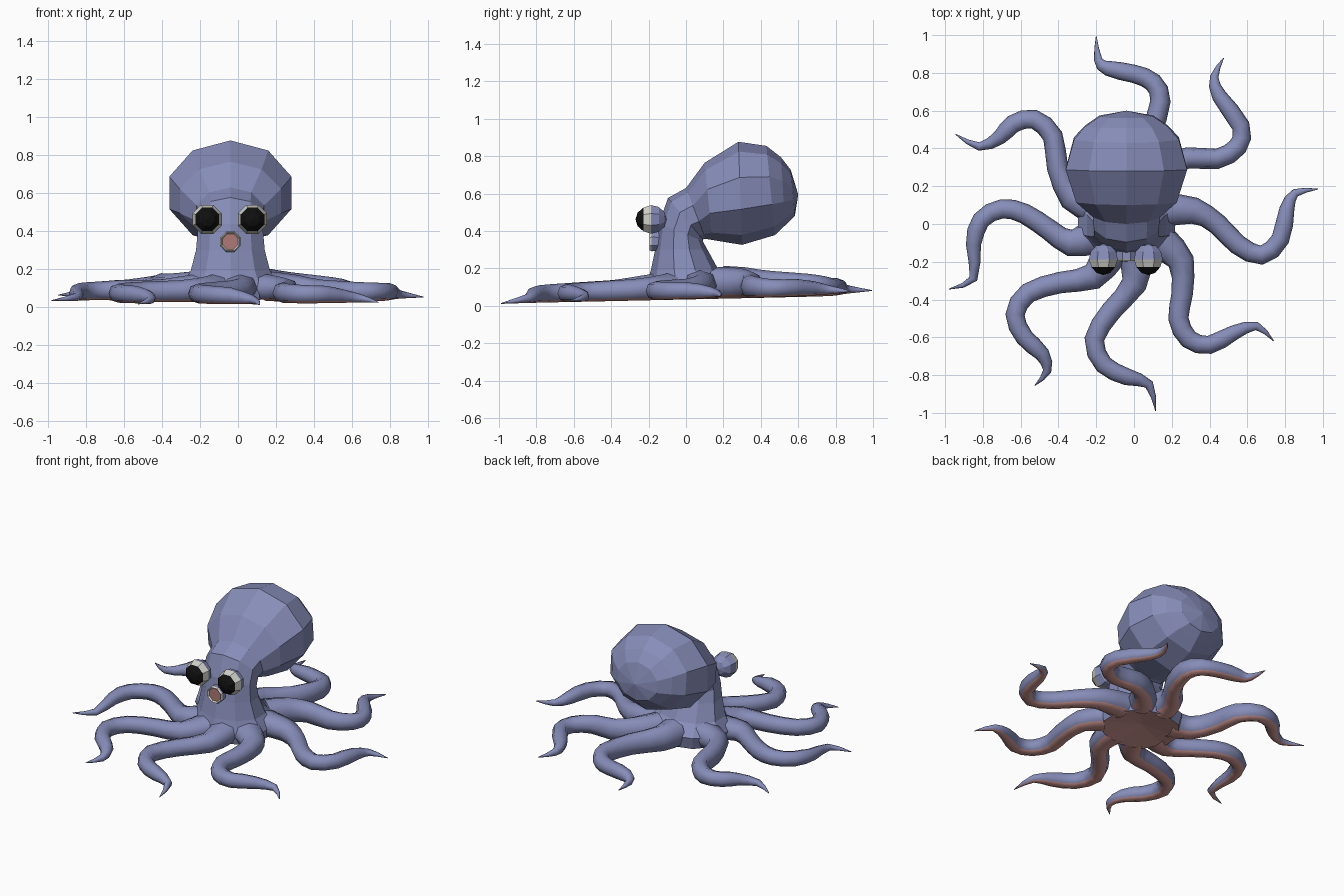
import bpy, bmesh, math
from mathutils import Vector, Matrix

if "Cube" in bpy.data.objects:
    bpy.data.objects.remove(bpy.data.objects["Cube"])

CX = -0.04  # body centre line


def mat(name, rgb):
    m = bpy.data.materials.new(name)
    m.diffuse_color = (*rgb, 1)
    m.use_nodes = True
    m.node_tree.nodes["Principled BSDF"].inputs["Base Color"].default_value = m.diffuse_color
    return m


SKIN = mat("skin", (0.24, 0.265, 0.48))
PINK = mat("mouth_pink", (0.42, 0.19, 0.18))
UNDER = mat("underside", (0.62, 0.31, 0.29))
WHITE = mat("eye_white", (0.65, 0.65, 0.6))
BLACK = mat("pupil", (0.005, 0.005, 0.005))


def finish(name, bm, mats, smooth=None):
    bmesh.ops.recalc_face_normals(bm, faces=bm.faces)
    me = bpy.data.meshes.new(name)
    bm.to_mesh(me)
    bm.free()
    for m in mats:
        me.materials.append(m)
    ob = bpy.data.objects.new(name, me)
    bpy.context.collection.objects.link(ob)
    if smooth:
        bpy.ops.object.select_all(action='DESELECT')
        ob.select_set(True)
        bpy.context.view_layer.objects.active = ob
        bpy.ops.object.shade_smooth_by_angle(angle=math.radians(smooth))
    return ob


def loft(bm, rings, marked_sides=()):
    """Bridge rings of points; marked sides use material 1."""
    vs = [[bm.verts.new(p) for p in r] for r in rings]
    n = len(vs[0])
    for a, b in zip(vs, vs[1:]):
        for i in range(n):
            j = (i + 1) % n
            f = bm.faces.new((a[i], a[j], b[j], b[i]))
            f.material_index = int(i in marked_sides)
    return vs


def close(bm, ring, point, index=0):
    """Fan a ring to a pole point."""
    pole = bm.verts.new(point)
    for i, v in enumerate(ring):
        bm.faces.new((v, ring[(i + 1) % len(ring)], pole)).material_index = index


# Body: ten-sided rings, each from a front/top point to a back/bottom point (y, z) with a half width
profile = [((-.20, .04), (.24, .05), .25), ((-.215, .10), (.26, .13), .27),
           ((-.188, .19), (.175, .19), .22), ((-.165, .30), (.115, .30), .19),
           ((-.145, .44), (.09, .345), .18), ((-.096, .577), (.09, .355), .18),
           ((0, .63), (.105, .358), .187), ((.10, .765), (.14, .352), .28),
           ((.28, .877), (.30, .326), .338), ((.43, .855), (.475, .378), .292),
           ((.507, .795), (.53, .43), .23), ((.56, .727), (.582, .48), .15)]
rings = []
for a, b, w in profile:
    a, b = Vector((CX, *a)), Vector((CX, *b))
    rings.append([(a + b) / 2 + (a - b) / 2 * math.cos(k * math.pi / 5)
                  + Vector((w * math.sin(k * math.pi / 5), 0, 0)) for k in range(10)])
bm = bmesh.new()
vs = loft(bm, rings)
close(bm, vs[-1], (CX, .6, .595))
close(bm, vs[0], (CX, .02, .08), 1)
finish("body", bm, [SKIN, UNDER])

# Eyes: faceted spheres facing forward, dark front cap, white band, skin behind
for side, x in (("left", -.162), ("right", .076)):
    bm = bmesh.new()
    bmesh.ops.create_uvsphere(bm, u_segments=8, v_segments=6, radius=.083)
    bm.transform(Matrix.Rotation(math.pi / 2, 4, 'X') @ Matrix.Rotation(math.pi / 8, 4, 'Z'))
    for f in bm.faces:
        y = f.calc_center_median().y
        f.material_index = 1 if y < -.045 else 0 if y < 0 else 2
    for v in bm.verts:
        if v.co.y < -.03:
            v.co.x *= .94
            v.co.z *= .94
    bm.transform(Matrix.Translation((x, -.187, .462)))
    finish("eye_" + side, bm, [WHITE, BLACK, SKIN])

# Mouth: short octagonal tube with a pale rim and pink inside
octo = [math.pi / 8 + k * math.pi / 4 for k in range(8)]


def tube(steps):
    return [[(CX + r * math.cos(t), y, .345 + r * math.sin(t)) for t in octo] for y, r in steps]


bm = bmesh.new()
loft(bm, tube([(-.14, .055), (-.185, .058)]))
finish("mouth_tube", bm, [SKIN])
bm = bmesh.new()
vs = loft(bm, tube([(-.185, .058), (-.195, .052), (-.185, .044)]))
bm.faces.new(vs[-1]).material_index = 1
finish("mouth_rim", bm, [WHITE, PINK])

# Arm paths seen from above
arms = {
    "front": [(.01, -.17), (.0, -.32), (-.12, -.46), (-.21, -.61), (-.16, -.745),
              (-.035, -.81), (.08, -.85), (.115, -.99)],
    "front_right": [(.15, -.1), (.25, -.2), (.255, -.37), (.235, -.5), (.29, -.61),
                    (.40, -.64), (.53, -.575), (.65, -.54), (.74, -.62)],
    "right": [(.15, .075), (.32, .07), (.44, .0), (.55, -.11), (.675, -.165), (.775, -.08),
              (.81, .08), (.855, .165), (.975, .185)],
    "back_right": [(.08, .17), (.17, .29), (.285, .35), (.44, .345), (.55, .41), (.565, .52),
                   (.45, .68), (.425, .78), (.475, .88)],
    "back": [(-.05, .2), (-.03, .32), (.08, .47), (.14, .65), (.10, .75), (0, .795),
             (-.14, .825), (-.19, .87), (-.2, .995)],
    "back_left": [(-.2, .09), (-.33, .14), (-.405, .30), (-.43, .465), (-.53, .555),
                  (-.64, .53), (-.71, .46), (-.82, .41), (-.945, .475)],
    "left": [(-.22, -.07), (-.34, -.1), (-.45, -.03), (-.58, .055), (-.7, .08), (-.81, .02),
             (-.85, -.11), (-.85, -.29), (-.98, -.345)],
    "front_left": [(-.13, -.16), (-.22, -.28), (-.39, -.31), (-.56, -.365), (-.63, -.48),
                   (-.58, -.6), (-.485, -.69), (-.46, -.78), (-.525, -.855)],
}
# Eight-sided cross-section (width, height), lowest two sides are pink
section = [(-.7, .12), (0, 0), (.7, .12), (1, .48), (.75, .86), (0, 1), (-.75, .86), (-1, .48)]


def spline(pts):
    """Catmull-Rom curve with two steps per span."""
    p = [Vector(q) for q in pts]
    p = [2 * p[0] - p[1]] + p + [2 * p[-1] - p[-2]]
    out = []
    for a, b, c, d in zip(p, p[1:], p[2:], p[3:]):
        out += [b, (9 * (b + c) - a - d) / 16]
    return out + [p[-2]]


for name, pts in arms.items():
    path = spline(pts)
    last = len(path) - 1
    rings = []
    for i, p in enumerate(path):
        t = i / last
        d = (path[min(i + 1, last)] - path[max(i - 1, 0)]).normalized()
        taper = min(1, (1 - t) / .3) ** .75
        root = max(0, 1 - t / .2)          # flare where the arm meets the body
        back = min(1, max(0, p.y * 3)) * max(0, 1 - 1.8 * t)
        w = max((.062 - .022 * t) * taper + .03 * root, .002)
        h = max((.122 - .045 * t + .055 * back) * taper + .02 * root, .004)
        z = .034 + .022 * p.y + (.011 + .013 * p.y) * t ** 4
        rings.append([(p.x + d.y * u * w, p.y - d.x * u * w, z + v * h) for u, v in section])
    bm = bmesh.new()
    vs = loft(bm, rings, marked_sides=(0, 1))
    bm.faces.new(vs[-1])
    finish("arm_" + name, bm, [SKIN, UNDER], smooth=80)
